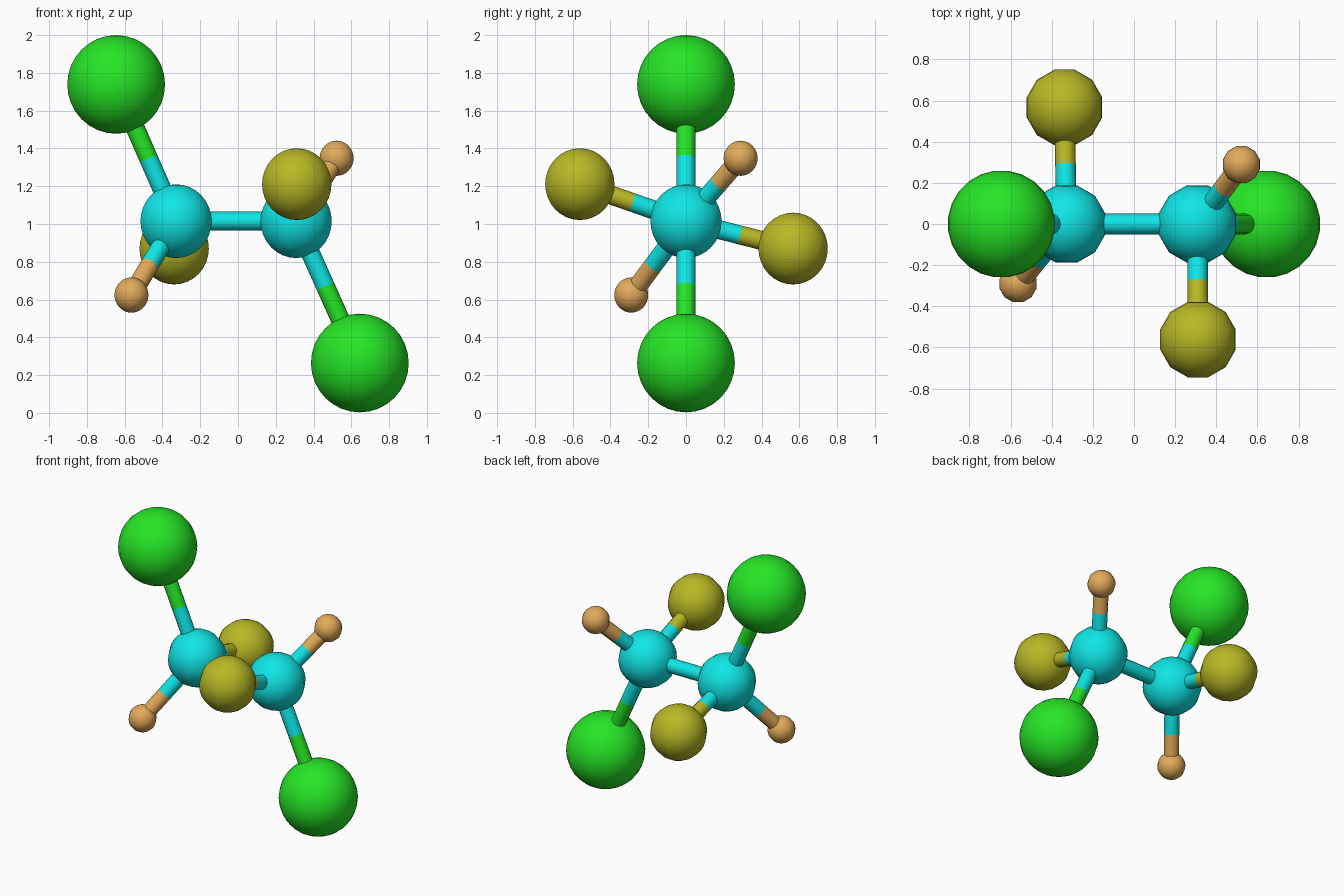
import bpy, math
from mathutils import Vector

if "Cube" in bpy.data.objects:
    bpy.data.objects.remove(bpy.data.objects["Cube"])

def material(name, rgb):
    m = bpy.data.materials.new(name)
    m.diffuse_color = (*rgb, 1.0)
    m.use_nodes = True
    m.node_tree.nodes["Principled BSDF"].inputs["Base Color"].default_value = m.diffuse_color
    return m

CYAN = material("cyan", (0.005, 0.79, 0.79))
GREEN = material("green", (0.019, 0.79, 0.019))
OLIVE = material("olive yellow", (0.479, 0.479, 0.019))
TAN = material("tan orange", (0.761, 0.402, 0.102))

def finish(name, mat, angle):
    ob = bpy.context.object
    ob.name = name
    ob.data.materials.append(mat)
    bpy.ops.object.shade_smooth_by_angle(angle=math.radians(angle))
    return ob

def ball(name, pos, radius, mat, segments):
    # many rings, few segments, turned half a step so flats face the axes
    bpy.ops.mesh.primitive_uv_sphere_add(segments=segments, ring_count=16, radius=radius,
                                         location=pos, rotation=(0, 0, math.pi / segments))
    return finish(name, mat, 60)

def rod(name, a, b, mat, radius=0.05):
    d = b - a
    bpy.ops.mesh.primitive_cylinder_add(vertices=12, radius=radius, depth=d.length,
                                        location=(a + b) / 2,
                                        rotation=d.to_track_quat('Z', 'Y').to_euler())
    return finish(name, mat, 40)

R_CORE, SINK = 0.195, 0.03

def branch(name, core, pos, radius, mat, segments):
    # outer ball plus a two-coloured rod split halfway between the ball surfaces
    core, pos = Vector(core), Vector(pos)
    ball(name + "_ball", pos, radius, mat, segments)
    d = (pos - core).normalized()
    start, end = core + d * R_CORE, pos - d * radius
    mid = (start + end) / 2
    rod(name + "_rod_inner", start - d * SINK, mid, CYAN)
    rod(name + "_rod_outer", mid, end + d * SINK, mat)

# two core balls and the rod joining them
left, right = Vector((-0.328, 0, 1.015)), Vector((0.308, 0, 1.015))
ball("core_ball_left", left, R_CORE, CYAN, 12)
ball("core_ball_right", right, R_CORE, CYAN, 12)
inset = Vector((R_CORE - SINK, 0, 0))
rod("core_rod", left + inset, right - inset, CYAN)

# large, medium and small branches of each core
branch("large_left", left, (-0.645, 0, 1.739), 0.261, GREEN, 24)
branch("large_right", right, (0.645, 0, 0.264), 0.261, GREEN, 24)
branch("medium_left", left, (-0.338, 0.567, 0.870), 0.190, OLIVE, 12)
branch("medium_right", right, (0.311, -0.562, 1.211), 0.190, OLIVE, 12)
branch("small_left", left, (-0.564, -0.290, 0.624), 0.093, TAN, 12)
branch("small_right", right, (0.522, 0.289, 1.348), 0.093, TAN, 12)
